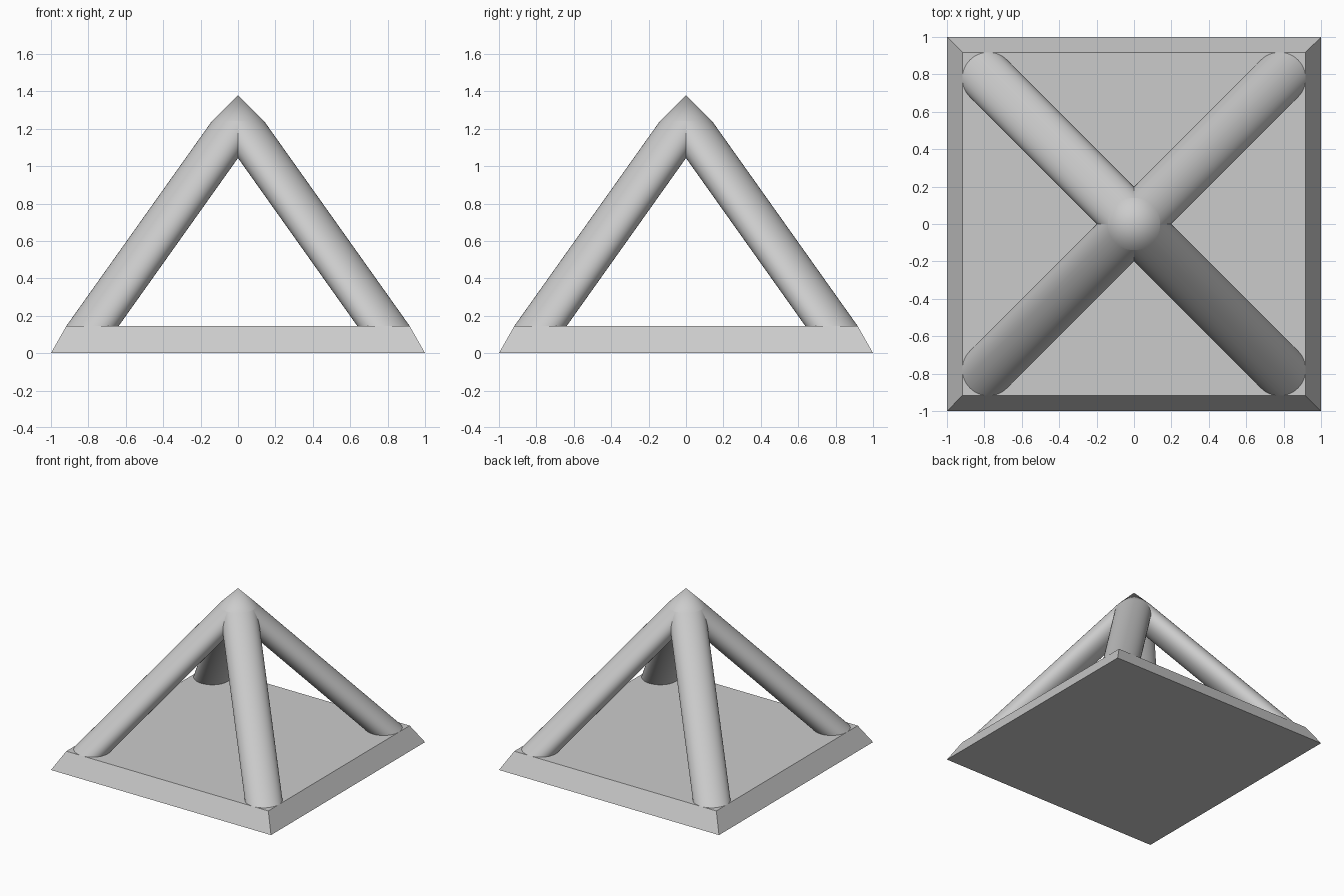
import bpy
import bmesh
from math import radians
from mathutils import Vector

if "Cube" in bpy.data.objects:
    bpy.data.objects.remove(bpy.data.objects["Cube"])

BASE_TOP = 0.145      # top of the plinth
JOINT = 1.24          # height where the legs meet
APEX = 1.38
R = 0.14              # leg radius, measured horizontally
TOP_HALF = 0.918      # half width of the plinth top
SIDES = 64

grey = bpy.data.materials.new("light grey")
grey.use_nodes = True
grey.diffuse_color = (0.6, 0.6, 0.6, 1)
grey.node_tree.nodes["Principled BSDF"].inputs["Base Color"].default_value = (0.6, 0.6, 0.6, 1)


def finish(bm, name, smooth=False):
    bmesh.ops.recalc_face_normals(bm, faces=bm.faces)
    mesh = bpy.data.meshes.new(name)
    bm.to_mesh(mesh)
    bm.free()
    mesh.materials.append(grey)
    obj = bpy.data.objects.new(name, mesh)
    bpy.context.collection.objects.link(obj)
    if smooth:
        bpy.ops.object.select_all(action='DESELECT')
        obj.select_set(True)
        bpy.context.view_layer.objects.active = obj
        bpy.ops.object.shade_smooth_by_angle(angle=radians(30))
    return obj


# Square plinth with sloping sides
bm = bmesh.new()
bmesh.ops.create_cube(bm, size=2)
for v in bm.verts:
    if v.co.z > 0:
        v.co = Vector((v.co.x * TOP_HALF, v.co.y * TOP_HALF, BASE_TOP))
    else:
        v.co.z = 0
finish(bm, "plinth")

# Leaning legs: round in horizontal section, sheared from corner to centre
foot = TOP_HALF - R
for name, sx, sy in (("front_left_leg", 1, -1), ("front_right_leg", -1, -1),
                     ("back_left_leg", 1, 1), ("back_right_leg", -1, 1)):
    bm = bmesh.new()
    bmesh.ops.create_cone(bm, cap_ends=True, segments=SIDES,
                          radius1=R, radius2=R, depth=2)
    for v in bm.verts:
        if v.co.z < 0:
            v.co += Vector((sx * foot, sy * foot, 0))
            v.co.z = BASE_TOP
        else:
            v.co.z = JOINT
    finish(bm, name, smooth=True)

# Pointed cap over the joint
bm = bmesh.new()
bmesh.ops.create_cone(bm, cap_ends=True, segments=SIDES,
                      radius1=R, radius2=0, depth=APEX - JOINT)
bmesh.ops.remove_doubles(bm, verts=bm.verts, dist=0.0001)
bmesh.ops.translate(bm, verts=bm.verts, vec=(0, 0, (APEX + JOINT) / 2))
finish(bm, "pointed_cap", smooth=True)
